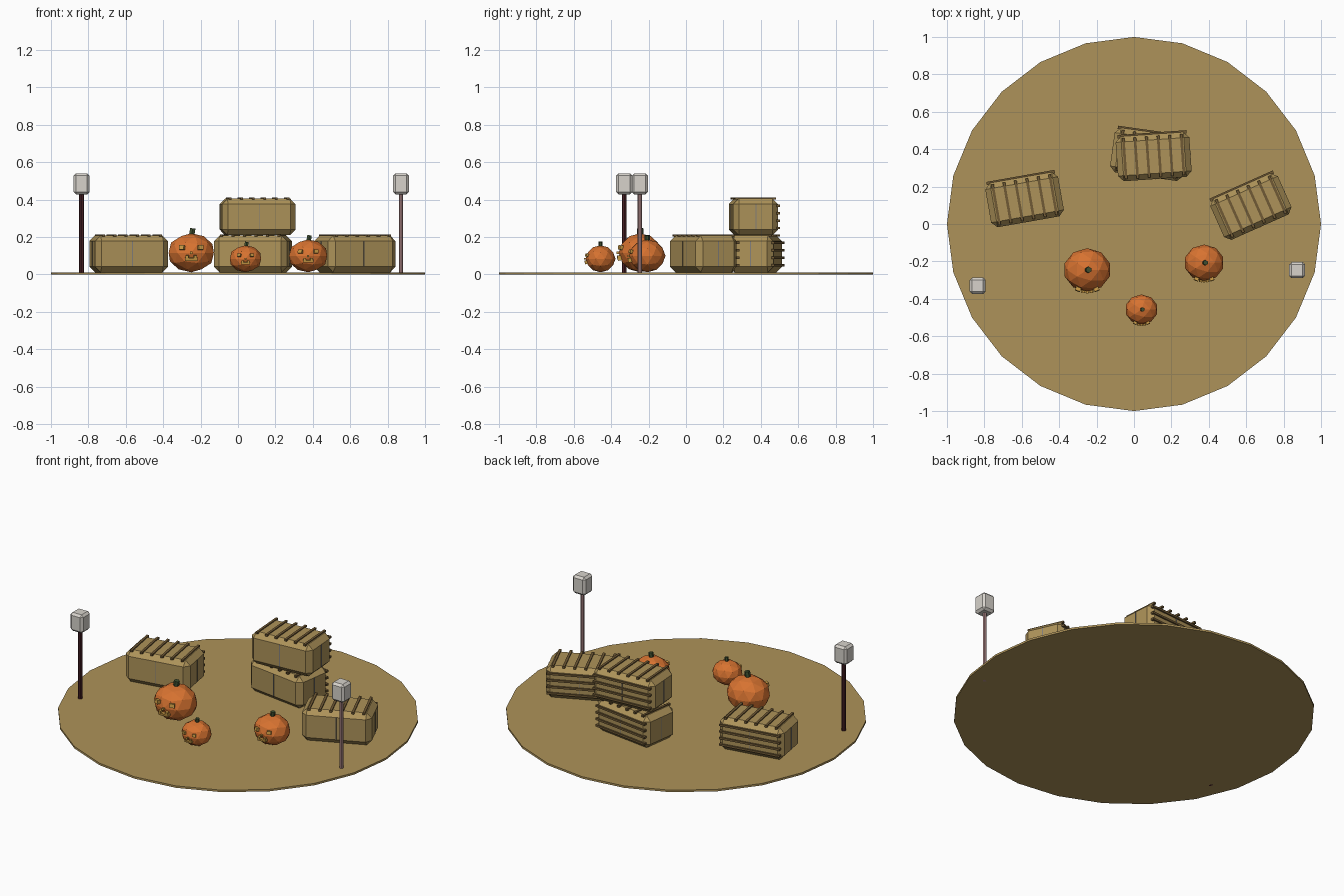
import bpy, math
from mathutils import Matrix, Vector

if "Cube" in bpy.data.objects:
    bpy.data.objects.remove(bpy.data.objects["Cube"])


def material(name, color):
    m = bpy.data.materials.new(name)
    m.diffuse_color = (*color, 1)
    m.use_nodes = True
    m.node_tree.nodes["Principled BSDF"].inputs["Base Color"].default_value = m.diffuse_color
    return m


STRAW = material("straw", (0.42, 0.29, 0.10))
SLAT = material("dark_straw", (0.16, 0.10, 0.035))
TWINE = material("twine", (0.22, 0.21, 0.20))
ORANGE = material("orange", (0.68, 0.17, 0.03))
STEM = material("stem_green", (0.05, 0.08, 0.03))
GLOW = material("carving", (0.60, 0.33, 0.06))
DARK_WOOD = material("dark_wood", (0.07, 0.015, 0.02))
PINK_WOOD = material("pink_wood", (0.45, 0.26, 0.26))
LAMP = material("lamp", (0.68, 0.65, 0.60))


def finish(name, mat, place=None):
    o = bpy.context.object
    o.name = name
    o.data.materials.append(mat)
    if place is not None:
        bpy.context.view_layer.update()
        o.matrix_world = place @ o.matrix_world
    return o


def box(name, center, size, mat, place=None, bevel=0, rot=(0, 0, 0)):
    bpy.ops.mesh.primitive_cube_add(size=1, location=center, rotation=rot)
    o = bpy.context.object
    o.data.transform(Matrix.Diagonal((*size, 1)))
    if bevel:
        b = o.modifiers.new("chamfer", "BEVEL")
        b.width, b.segments = bevel, 1
    return finish(name, mat, place)


def rod(name, center, radius, depth, sides, mat, place=None, rot=(0, 0, 0)):
    bpy.ops.mesh.primitive_cylinder_add(vertices=sides, radius=radius, depth=depth,
                                        location=center, rotation=rot)
    return finish(name, mat, place)


# Round straw floor
FLOOR = 0.012
rod("ground_disc", (0, 0, FLOOR / 2), 1, FLOOR, 24, STRAW)


# Hay bale with slats over the top and along the back
def bale(name, x, y, z, angle):
    L, W, H = 0.395, 0.24, 0.196
    at = Matrix.Translation((x, y, z)) @ Matrix.Rotation(math.radians(angle), 4, "Z")
    box(name, (0, 0, H / 2), (L, W, H), STRAW, at, bevel=0.03)
    for i in range(6):
        box(name + "_top_slat", (-0.155 + 0.062 * i, 0, H), (0.014, 0.22, 0.012), SLAT, at)
    for i in range(4):
        box(name + "_back_slat", (0, W / 2, 0.038 + 0.04 * i), (0.37, 0.018, 0.012), SLAT, at)
    # thin twine at the middle of each side
    box(name + "_twine_long", (0, 0, H / 2), (0.004, W + 0.004, H - 0.06), TWINE, at)
    box(name + "_twine_end", (0, 0, H / 2), (L + 0.004, 0.004, H - 0.06), TWINE, at)


bale("left_bale", -0.585, 0.13, FLOOR, 10)
bale("right_bale", 0.625, 0.093, FLOOR, 24)
bale("lower_bale", 0.08, 0.372, FLOOR, -8)
bale("upper_bale", 0.105, 0.36, 0.21, 4)


# Carved pumpkin, dimensions relative to half width r
def pumpkin(name, x, y, r):
    rz, ry = 0.82 * r, 0.91 * r
    at = Matrix.Translation((x, y, FLOOR + rz))
    bpy.ops.mesh.primitive_ico_sphere_add(subdivisions=2, radius=1)
    bpy.context.object.data.transform(Matrix.Diagonal((r, ry, rz, 1)))
    finish(name, ORANGE, at)
    rod(name + "_stem", (0.01 * r + 0.004, 0, rz + 0.06 * r), 0.13 * r, 0.3 * r, 6, STEM, at,
        rot=(0, 0.15, 0))

    def carving(part, u, w, width, height):
        # front surface point for the given face coordinates
        v = -math.sqrt(1 - u * u - w * w)
        box(f"{name}_{part}", (u * r, v * ry + 0.01 * r, w * rz),
            (width * r, 0.2 * r, height * r), GLOW, at,
            rot=(-0.6 * w, 0, math.atan2(u, -v)))

    for side in (-1, 1):
        carving("eye", side * 0.38, 0.26, 0.22, 0.18)
        carving("tooth", side * 0.16, -0.20, 0.12, 0.12)
    carving("nose", 0, 0.0, 0.1, 0.1)
    carving("mouth", 0, -0.32, 0.52, 0.12)


pumpkin("large_pumpkin", -0.25, -0.245, 0.127)
pumpkin("medium_pumpkin", 0.375, -0.207, 0.107)
pumpkin("small_pumpkin", 0.04, -0.457, 0.088)


# Lamp posts
for name, x, y, r, mat in (("left_post", -0.836, -0.33, 0.013, DARK_WOOD),
                           ("right_post", 0.872, -0.247, 0.011, PINK_WOOD)):
    rod(name, (x, y, 0.22), r, 0.44, 8, mat)
    box(name + "_lantern", (x, y, 0.485), (0.086, 0.086, 0.112), LAMP, bevel=0.013)
